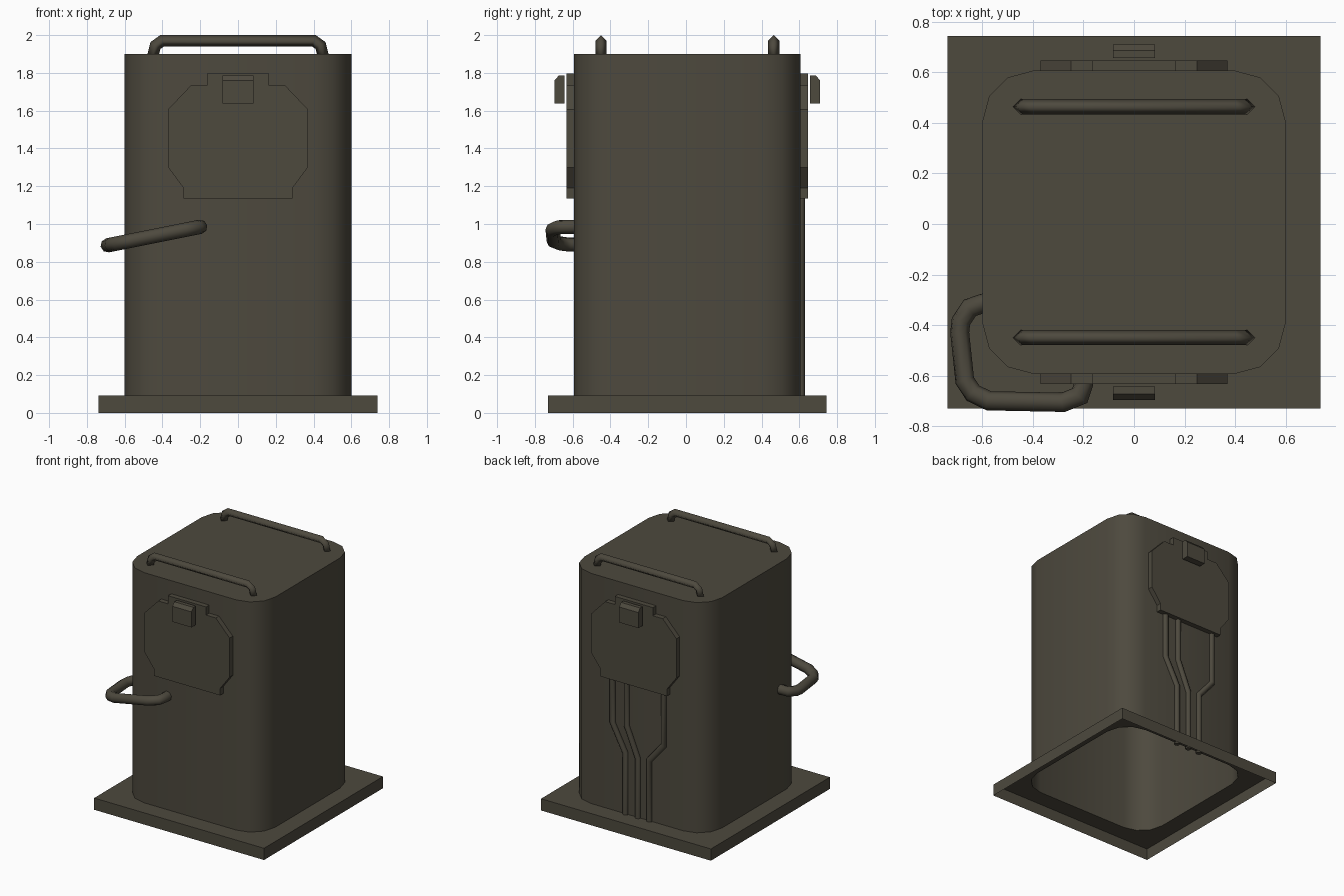
import bpy, bmesh, math
from mathutils import Vector

if "Cube" in bpy.data.objects:
    bpy.data.objects.remove(bpy.data.objects["Cube"])

CY = 0.007  # the box sits slightly back because the handle sticks out in front

mat = bpy.data.materials.new("dark olive metal")
mat.diffuse_color = (0.075, 0.067, 0.048, 1)
mat.use_nodes = True
mat.node_tree.nodes["Principled BSDF"].inputs["Base Color"].default_value = mat.diffuse_color


def finish(name, bm, angle=None, fix=True):
    """Turn a bmesh into an object; angle None = flat, else smooth by angle."""
    if fix:
        bmesh.ops.recalc_face_normals(bm, faces=bm.faces[:])
    me = bpy.data.meshes.new(name)
    bm.to_mesh(me)
    bm.free()
    me.materials.append(mat)
    ob = bpy.data.objects.new(name, me)
    bpy.context.collection.objects.link(ob)
    if angle:
        bpy.ops.object.select_all(action='DESELECT')
        ob.select_set(True)
        bpy.context.view_layer.objects.active = ob
        bpy.ops.object.shade_smooth_by_angle(angle=math.radians(angle))
    return ob


def prism(name, pts, offset):
    """Closed prism from an outline swept along offset."""
    bm = bmesh.new()
    a = [bm.verts.new(p) for p in pts]
    b = [bm.verts.new(Vector(p) + Vector(offset)) for p in pts]
    n = len(a)
    bm.faces.new(a)
    bm.faces.new(b[::-1])
    for i in range(n):
        j = (i + 1) % n
        bm.faces.new((a[i], b[i], b[j], a[j]))
    return finish(name, bm)


def tube(name, path, r, sides, normal):
    """Mitred tube along a path lying in the plane with the given normal."""
    bm = bmesh.new()
    n = Vector(normal).normalized()
    path = [Vector(p) for p in path]
    rings = []
    for i, p in enumerate(path):
        d1 = (p - path[i - 1]).normalized() if i else (path[1] - p).normalized()
        d2 = (path[i + 1] - p).normalized() if i < len(path) - 1 else d1
        t = (d1 + d2).normalized()
        b = t.cross(n).normalized() / max(t.dot(d1), 0.5)
        rings.append([bm.verts.new(p + r * (n * math.cos(k * math.tau / sides)
                      + b * math.sin(k * math.tau / sides))) for k in range(sides)])
    for u, v in zip(rings, rings[1:]):
        for k in range(sides):
            m = (k + 1) % sides
            bm.faces.new((u[k], u[m], v[m], v[k]))
    bm.faces.new(rings[0])
    bm.faces.new(rings[-1])
    return finish(name, bm, 100 if sides == 4 else 60)


# rounded square outline, four points per corner
def corner(q):
    sx, sy = [(1, 1), (-1, 1), (-1, -1), (1, -1)][q]
    return [(0.4 * sx + 0.2 * math.cos(a), CY + 0.4 * sy + 0.2 * math.sin(a))
            for a in [q * math.pi / 2 + k * math.pi / 6 for k in range(4)]]


outline = [p for q in range(4) for p in corner(q)]

# body: hollow shell, open at the bottom
bm = bmesh.new()
low = [bm.verts.new((x, y, 0.09)) for x, y in outline]
top = [bm.verts.new((x, y, 1.9)) for x, y in outline]
for i in range(16):
    j = (i + 1) % 16
    bm.faces.new((low[i], low[j], top[j], top[i]))
bm.faces.new(top)
finish("body", bm, 40, fix=False)

# base flange: thin open tray with a hole under the body
H = 0.738
bm = bmesh.new()
sq = [(H, H), (-H, H), (-H, -H), (H, -H)]
bot = [bm.verts.new((x, y + CY, 0)) for x, y in sq]
up = [bm.verts.new((x, y + CY, 0.092)) for x, y in sq]
hole = [bm.verts.new((x, y, 0.092)) for x, y in outline]
for q in range(4):
    w = (q + 1) % 4
    bm.faces.new((bot[q], bot[w], up[w], up[q]))
    for k in range(3):
        bm.faces.new((up[q], hole[4 * q + k + 1], hole[4 * q + k]))
    bm.faces.new((up[q], up[w], hole[4 * w], hole[4 * q + 3]))
finish("base_flange", bm, fix=False)

# cover plates, latches and top rails on front and back
half = [(0.165, 1.797), (0.165, 1.733), (0.25, 1.733), (0.37, 1.607),
        (0.37, 1.30), (0.288, 1.19), (0.288, 1.135)]
plate = half + [(-x, z) for x, z in reversed(half)]
latch = [(0.65, 1.638), (0.65, 1.787), (0.68, 1.787), (0.703, 1.76), (0.703, 1.638)]
rail = [(-0.451, 1.89), (-0.437, 1.945), (-0.402, 1.97)]
rail += [(-x, z) for x, z in reversed(rail)]
for s, side in ((-1, "front"), (1, "back")):
    prism(side + "_cover_plate", [(x, CY + s * 0.59, z) for x, z in plate], (0, s * 0.05, 0))
    prism(side + "_latch", [(-0.083, CY + s * y, z) for y, z in latch], (0.166, 0, 0))
    tube(side + "_top_rail", [(x, CY + s * 0.457, z) for x, z in rail], 0.03, 4, (0, 1, 0))

# bent handle wrapping the front left corner, sloping down to the left
bar = [(-0.56, -0.305), (-0.60, -0.315), (-0.65, -0.332), (-0.685, -0.385), (-0.69, -0.43),
       (-0.67, -0.62), (-0.637, -0.67), (-0.575, -0.70), (-0.28, -0.706),
       (-0.215, -0.68), (-0.20, -0.635), (-0.20, -0.57)]
tube("corner_handle", [(x, y, 0.985 + (x + 0.2) * 0.2) for x, y in bar], 0.038, 8, (-0.2, 0, 1))

# three conduits running from the back plate down to the base
for i, (x1, z1, x2, z2) in enumerate([(0.21, 0.785, 0.098, 0.573),
                                      (0.088, 0.795, -0.01, 0.56),
                                      (-0.235, 0.72, -0.11, 0.573)]):
    tube("back_conduit_%d" % (i + 1),
         [(x1, CY + 0.602, 1.16), (x1, CY + 0.602, z1), (x2, CY + 0.602, z2),
          (x2, CY + 0.602, 0.08)], 0.022, 8, (0, 1, 0))
